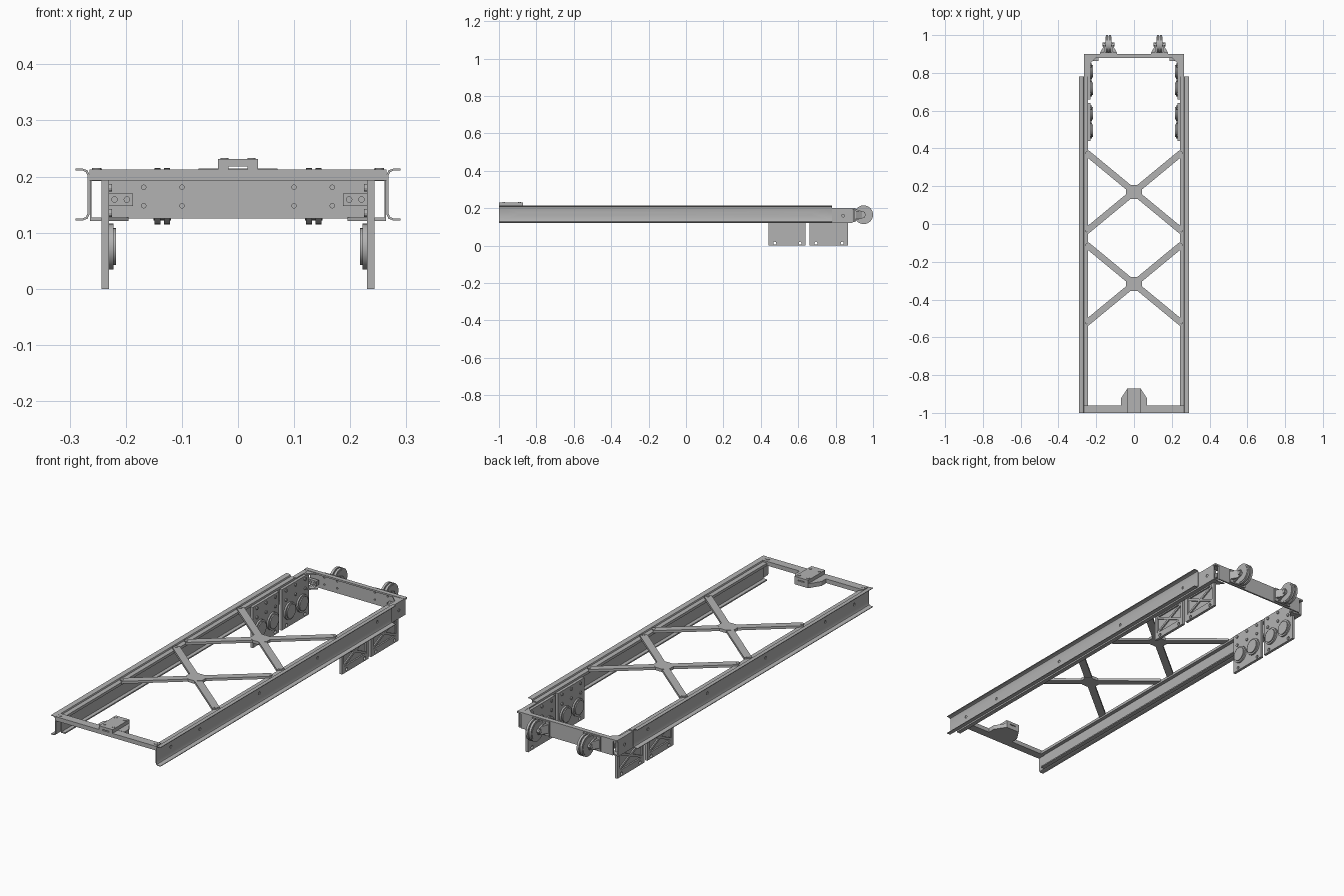
import bpy, bmesh, math
from mathutils import Vector, Matrix

cube = bpy.data.objects.get("Cube")
if cube:
    bpy.data.objects.remove(cube, do_unlink=True)

steel = bpy.data.materials.new("steel_grey")
steel.use_nodes = True
GREY = (0.45, 0.45, 0.45, 1)
steel.diffuse_color = GREY
steel.node_tree.nodes["Principled BSDF"].inputs["Base Color"].default_value = GREY


def finish(name, bm):
    bmesh.ops.recalc_face_normals(bm, faces=bm.faces[:])
    me = bpy.data.meshes.new(name)
    bm.to_mesh(me)
    bm.free()
    me.materials.append(steel)
    ob = bpy.data.objects.new(name, me)
    bpy.context.scene.collection.objects.link(ob)
    return ob


def box(name, x, y, z):
    """Box from (min, max) pairs."""
    bm = bmesh.new()
    bmesh.ops.create_cube(bm, size=1)
    for v in bm.verts:
        v.co = Vector([(a + b) / 2 + c * (b - a) for (a, b), c in zip((x, y, z), v.co)])
    return finish(name, bm)


def prism(name, pts, axis, lo, hi):
    """Extrude a 2D outline along an axis; the outline uses the other two axes in order."""
    bm = bmesh.new()
    def place(p, d):
        c = list(p)
        c.insert("xyz".index(axis), d)
        return bm.verts.new(c)
    face = bm.faces.new([place(p, lo) for p in pts])
    new = bmesh.ops.extrude_face_region(bm, geom=[face])["geom"]
    shift = Vector([hi - lo if a == axis else 0 for a in "xyz"])
    bmesh.ops.translate(bm, vec=shift, verts=[g for g in new if isinstance(g, bmesh.types.BMVert)])
    return finish(name, bm)


def cylinders(name, centres, axis, r, depth, sides=24):
    bm = bmesh.new()
    turn = {"x": Matrix.Rotation(math.pi / 2, 4, "Y"),
            "y": Matrix.Rotation(math.pi / 2, 4, "X"), "z": Matrix()}[axis]
    for c in centres:
        bmesh.ops.create_cone(bm, cap_ends=True, segments=sides, radius1=r, radius2=r,
                              depth=depth, matrix=Matrix.Translation(c) @ turn)
    return finish(name, bm)


def drill(ob, centres, axis, r, depth=0.05):
    cutter = cylinders("hole_cutter", centres, axis, r, depth, 12)
    cutter.hide_render = True
    mod = ob.modifiers.new("holes", "BOOLEAN")
    mod.object, mod.operation, mod.solver = cutter, "DIFFERENCE", "EXACT"
    dg = bpy.context.evaluated_depsgraph_get()
    me = bpy.data.meshes.new_from_object(ob.evaluated_get(dg))
    ob.modifiers.clear()
    ob.data = me
    bpy.data.objects.remove(cutter, do_unlink=True)


def bar(name, a, b, width, z):
    """Flat bar between two plan points."""
    a, b = Vector(a), Vector(b)
    n = (b - a).normalized().orthogonal() * width / 2
    return prism(name, [a + n, b + n, b - n, a - n], "z", *z)


def span(s, a, b):
    return tuple(sorted((s * a, s * b)))


for s, side in ((1, "left"), (-1, "right")):
    # Outer rail: rolled channel opening outward
    outline = [(0.29, 0.213), (0.278, 0.213), (0.271, 0.21), (0.268, 0.203),
               (0.268, 0.137), (0.271, 0.13), (0.278, 0.127), (0.29, 0.127)]
    inner = [(0.29, 0.124), (0.276, 0.124), (0.268, 0.127), (0.2645, 0.135),
             (0.2645, 0.205), (0.268, 0.213), (0.276, 0.216), (0.29, 0.216)]
    rail = prism(side + "_outer_rail", [(s * x, z - 0.002) for x, z in outline + inner],
                 "y", -1, 0.78)
    drill(rail, [(s * 0.266, y, 0.17) for y in (-0.89, -0.67, -0.22, 0.22, 0.67)], "x", 0.007)

    # Inner rail: channel opening inward, running on to the rear corner
    channel = [(0.264, 0.2), (0.243, 0.2), (0.243, 0.192), (0.261, 0.192),
               (0.261, 0.127), (0.243, 0.127), (0.243, 0.121), (0.264, 0.121)]
    inner_rail = prism(side + "_inner_rail", [(s * x, z) for x, z in channel], "y", -0.96, 0.89)
    drill(inner_rail, [(s * 0.262, 0.84, 0.16)], "x", 0.007, 0.02)
    box(side + "_rail_top_strip", span(s, 0.266, 0.243), (-0.96, 0.78), (0.2, 0.205))

    # Rear corner gussets and slotted bracket
    for z in (0.121, 0.193):
        prism(side + "_corner_gusset", [(s * 0.243, 0.885), (s * 0.195, 0.885), (s * 0.243, 0.84)],
              "z", z, z + 0.006)
    bracket = box(side + "_corner_bracket", span(s, 0.236, 0.187), (0.862, 0.878), (0.148, 0.17))
    drill(bracket, [(s * x, 0.87, 0.159) for x in (0.198, 0.22)], "y", 0.005)

    # Hanging side panels
    for y0, y1 in ((0.44, 0.64), (0.66, 0.865)):
        panel = box(side + "_panel_plate", span(s, 0.23, 0.236), (y0, y1), (0, 0.195))
        holes = [(s * 0.233, y, 0.013) for y in (y0 + 0.035, y1 - 0.03)]
        drill(panel, holes, "x", 0.008)
        # Raised frame on the outer face
        x = span(s, 0.236, 0.243)
        box(side + "_panel_top_rim", x, (y0, y1), (0.115, 0.195))
        rim = box(side + "_panel_bottom_rim", x, (y0, y1), (0, 0.032))
        drill(rim, [(s * 0.24, h[1], h[2]) for h in holes], "x", 0.008)
        for ya, yb in ((y0, y0 + 0.016), (y1 - 0.016, y1)):
            box(side + "_panel_side_rim", x, (ya, yb), (0.032, 0.115))
        # Crossed ribs
        for a, b in ((0.034, 0.113), (0.113, 0.034)):
            ya, yb, w = y0 + 0.016, y1 - 0.016, 0.006
            prism(side + "_panel_rib", [(ya, a - w), (yb, b - w), (yb, b + w), (ya, a + w)],
                  "x", s * 0.236, s * 0.242)
        # Round covers and bolts on the inner face
        mid = (y0 + y1) / 2
        pair = [mid - 0.047, mid + 0.047]
        cylinders(side + "_round_covers", [(s * 0.2265, y, 0.075) for y in pair], "x", 0.041, 0.009, 32)
        cylinders(side + "_cover_caps", [(s * 0.22, y, 0.075) for y in pair], "x", 0.033, 0.006, 32)
        cylinders(side + "_panel_bolts", [(s * 0.228, y, z) for z in (0.135, 0.18)
                  for y in (y0 + 0.03, mid, y1 - 0.03)], "x", 0.007, 0.006, 12)

    # Rear wheel and its fork
    cx, cz, cy = s * 0.135, 0.165, 0.95
    box(side + "_fork_base", (cx - 0.045, cx + 0.045), (0.9, 0.908), (0.13, 0.198))
    for d in (-1, 1):
        fork = [(0.906, 0.135), (0.906, 0.195), (0.955, 0.18), (0.962, 0.165), (0.955, 0.15)]
        prism(side + "_fork_arm", fork, "x", cx + d * 0.019, cx + d * 0.026)
        prism(side + "_fork_web", [(cx + d * 0.026, 0.906), (cx + d * 0.045, 0.906),
              (cx + d * 0.026, 0.94)], "z", 0.145, 0.185)
        cylinders(side + "_tyre_half", [(cx + d * 0.0085, cy, cz)], "x", 0.05, 0.011, 36)
    cylinders(side + "_wheel_hub", [(cx, cy, cz)], "x", 0.043, 0.032, 32)
    cylinders(side + "_axle", [(cx, cy, cz)], "x", 0.01, 0.062, 16)

# Rear beam with top flange
beam = box("rear_beam", (-0.243, 0.243), (0.892, 0.9), (0.125, 0.2))
drill(beam, [(x, 0.896, z) for x in (-0.168, -0.1, 0.1, 0.168) for z in (0.148, 0.181)], "y", 0.004, 0.008 * 2)
box("rear_beam_flange", (-0.265, 0.265), (0.878, 0.9), (0.193, 0.201))

# Front bar with bolts
box("front_bar", (-0.265, 0.265), (-1, -0.96), (0.193, 0.213))
cylinders("front_bar_bolts", [(x, -0.998, 0.203) for x in (-0.048, 0.048)], "y", 0.006, 0.004, 16)
cylinders("front_bar_pins", [(x, -0.98, 0.2135) for x in (-0.252, 0.252)], "z", 0.008, 0.003, 16)

# Front hitch block and its stepped cap
prism("hitch_block", [(-0.07, -0.96), (0.07, -0.96), (0.07, -0.925), (0.036, -0.872),
                      (-0.036, -0.872), (-0.07, -0.925)], "z", 0.193, 0.214)
prism("hitch_cap", [(-0.036, 0.213), (-0.036, 0.231), (0.036, 0.231), (0.036, 0.213),
                    (0.017, 0.213), (0.017, 0.218), (-0.017, 0.218), (-0.017, 0.213)],
      "y", -1, -0.872)
cylinders("hitch_bolts", [(x, y, 0.2315) for x in (-0.024, 0.024) for y in (-0.975, -0.89)],
          "z", 0.007, 0.003, 12)

# Two crossed floor braces
for cy in (0.17, -0.317):
    z = (0.2, 0.212)
    for s in (-1, 1):
        for d in (-1, 1):
            bar("cross_brace_arm", (0, cy), (s * 0.252, cy + d * 0.208), 0.034, z)
    hub = [(0.046 * math.cos(a), cy + 0.04 * math.sin(a))
           for a in (math.radians(22.5 + 45 * i) for i in range(8))]
    prism("cross_brace_hub", hub, "z", z[0] - 0.001, z[1] + 0.001)
    cylinders("brace_bolts", [(s * 0.25, cy + d * 0.206, 0.212) for s in (-1, 1) for d in (-1, 1)],
              "z", 0.008, 0.004, 12)

# Smooth the round parts
for ob in bpy.context.scene.objects:
    if ob.type == "MESH" and any(k in ob.name for k in ("tyre", "wheel", "axle", "cover", "outer_rail")):
        bpy.ops.object.select_all(action="DESELECT")
        ob.select_set(True)
        bpy.context.view_layer.objects.active = ob
        bpy.ops.object.shade_smooth_by_angle(angle=math.radians(35))
